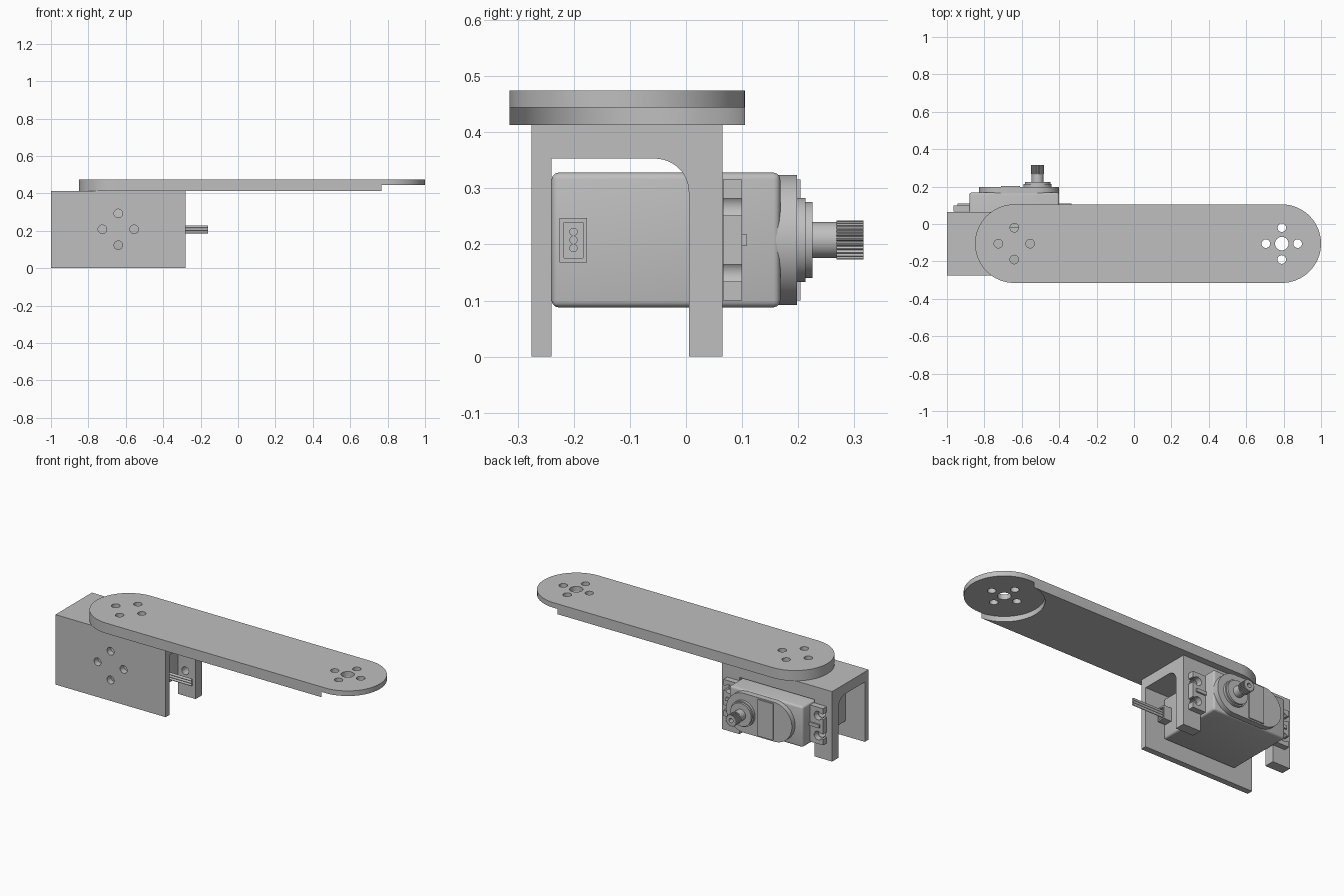
import bpy, bmesh, math
from mathutils import Vector

cube = bpy.data.objects.get("Cube")
if cube:
    bpy.data.objects.remove(cube, do_unlink=True)

grey = bpy.data.materials.new("plain grey")
grey.use_nodes = True
grey.diffuse_color = (0.52, 0.52, 0.52, 1)
grey.node_tree.nodes["Principled BSDF"].inputs["Base Color"].default_value = grey.diffuse_color

PLACE = {"x": lambda a, b, t: (t, a, b),
         "y": lambda a, b, t: (a, t, b),
         "z": lambda a, b, t: (a, b, t)}
parts = []


def arc(cx, cy, r, start, end, n):
    return [(cx + r * math.cos(math.radians(start + (end - start) * i / n)),
             cy + r * math.sin(math.radians(start + (end - start) * i / n))) for i in range(n + 1)]


def circle(cx, cy, r, n=48):
    return arc(cx, cy, r, 0, 360, n)[:-1]


def rect(a0, a1, b0, b1):
    return [(a0, b0), (a1, b0), (a1, b1), (a0, b1)]


def stadium(x0, x1, cy, r):
    return arc(x1, cy, r, -90, 90, 32) + arc(x0, cy, r, 90, 270, 32)


def prism(name, profile, axis, lo, hi, bevel=0, helper=False):
    """Extrude a flat profile along one axis."""
    bm = bmesh.new()
    rings = [[bm.verts.new(PLACE[axis](a, b, t)) for a, b in profile] for t in (lo, hi)]
    bm.faces.new(rings[0])
    bm.faces.new(rings[1])
    n = len(profile)
    for i in range(n):
        j = (i + 1) % n
        bm.faces.new((rings[0][i], rings[0][j], rings[1][j], rings[1][i]))
    bmesh.ops.recalc_face_normals(bm, faces=bm.faces)
    if bevel:
        bmesh.ops.bevel(bm, geom=bm.edges[:], offset=bevel, segments=3, profile=0.5, affect="EDGES")
    mesh = bpy.data.meshes.new(name)
    bm.to_mesh(mesh)
    bm.free()
    obj = bpy.data.objects.new(name, mesh)
    bpy.context.collection.objects.link(obj)
    if helper:
        obj.hide_render = True
    else:
        mesh.materials.append(grey)
        parts.append(obj)
    return obj


def cut(obj, profile, axis, lo, hi):
    """Subtract an extruded profile from a part."""
    cutter = prism("cutter", profile, axis, lo, hi, helper=True)
    mod = obj.modifiers.new("cut", "BOOLEAN")
    mod.operation = "DIFFERENCE"
    mod.solver = "EXACT"
    mod.object = cutter
    bpy.context.view_layer.objects.active = obj
    bpy.ops.object.modifier_apply(modifier=mod.name)
    bpy.data.objects.remove(cutter, do_unlink=True)


def bolt_holes(obj, cx, cy, axis, lo, hi):
    for dx, dy in ((1, 0), (-1, 0), (0, 1), (0, -1)):
        cut(obj, circle(cx + dx * 0.085, cy + dy * 0.085, 0.023, 24), axis, lo, hi)


MID, TIP, ARM_Y, AXIS_Z = -0.64, 0.79, -0.105, 0.208

# Arm: round-ended bar with a circular recess under the far end
arm = prism("arm", stadium(MID, TIP, ARM_Y, 0.21), "z", 0.413, 0.474)
cut(arm, circle(TIP, ARM_Y, 0.2115, 64), "z", 0.38, 0.444)
bolt_holes(arm, MID, ARM_Y, "z", 0.38, 0.5)
bolt_holes(arm, TIP, ARM_Y, "z", 0.38, 0.5)
cut(arm, circle(TIP, ARM_Y, 0.036, 32), "z", 0.38, 0.5)

# Bracket: inverted U with a filleted inner corner and an open rear wall
outline = [(-0.275, 0), (-0.275, 0.413), (0.065, 0.413), (0.065, 0), (0.005, 0)]
outline += arc(-0.055, 0.293, 0.06, 0, 90, 12) + [(-0.24, 0.353), (-0.24, 0)]
bracket = prism("bracket", outline, "x", -1, -0.28)
cut(bracket, rect(-0.885, -0.395, -0.1, 0.335), "y", -0.1, 0.1)
bolt_holes(bracket, MID, AXIS_Z, "y", -0.3, -0.22)
bolt_holes(bracket, MID, ARM_Y, "z", 0.34, 0.45)

# Servo case with its cover
prism("servo_case", rect(-0.88, -0.4, 0.088, 0.328), "y", -0.2395, 0.168, bevel=0.012)
prism("servo_cover", stadium(-0.714, -0.517, AXIS_Z, 0.116), "y", 0.16, 0.198)
prism("cover_plate", rect(-0.71, -0.61, 0.1, 0.316), "y", 0.19, 0.204)

# Mounting tabs with open screw slots, ribs, and holes through the bracket posts
for side, word in ((1, "left"), (-1, "right")):
    inner, outer, screw = (MID + side * d for d in (0.23, 0.325, 0.292))
    tab = prism(word + "_tab", rect(inner, outer, 0.1, 0.316), "y", 0.0655, 0.1)
    for z in (AXIS_Z - 0.059, AXIS_Z + 0.059):
        cut(tab, circle(screw, z, 0.025, 24), "y", 0.03, 0.13)
        cut(tab, rect(screw, outer + side * 0.02, z - 0.015, z + 0.015), "y", 0.03, 0.13)
        cut(bracket, circle(screw, z, 0.023, 24), "y", -0.05, 0.1)
    prism(word + "_rib", rect(inner, outer - side * 0.02, 0.198, 0.218), "y", 0.095, 0.109)

# Output shaft: stepped bosses, plain neck and splined end
SHAFT_X = -0.515
for name, r, lo, hi in (("shaft_base", 0.075, 0.19, 0.213),
                        ("shaft_collar", 0.068, 0.2, 0.225),
                        ("shaft_neck", 0.032, 0.21, 0.268)):
    prism(name, circle(SHAFT_X, AXIS_Z, r), "y", lo, hi)
spline = []
for i in range(100):
    r = 0.035 if i % 4 < 2 else 0.031
    a = math.tau * i / 100
    spline.append((SHAFT_X + r * math.cos(a), AXIS_Z + r * math.sin(a)))
splined_end = prism("splined_end", spline, "y", 0.268, 0.316)
cut(splined_end, circle(SHAFT_X, AXIS_Z, 0.013, 20), "y", 0.28, 0.33)

# Cable grommet and three wires
grommet = prism("cable_grommet", rect(-0.225, -0.176, 0.168, 0.247), "x", -0.42, -0.35)
cut(grommet, rect(-0.217, -0.184, 0.176, 0.239), "x", -0.365, -0.3)
for i, dz in enumerate((-0.0145, 0, 0.0145)):
    prism("wire_%d" % (i + 1), circle(-0.2005, AXIS_Z + dz, 0.0073, 16), "x", -0.38, -0.16)

# Smooth the round walls, keep corners sharp
bpy.ops.object.select_all(action="DESELECT")
for obj in parts:
    obj.select_set(True)
bpy.context.view_layer.objects.active = arm
bpy.ops.object.shade_smooth_by_angle(angle=math.radians(30))
